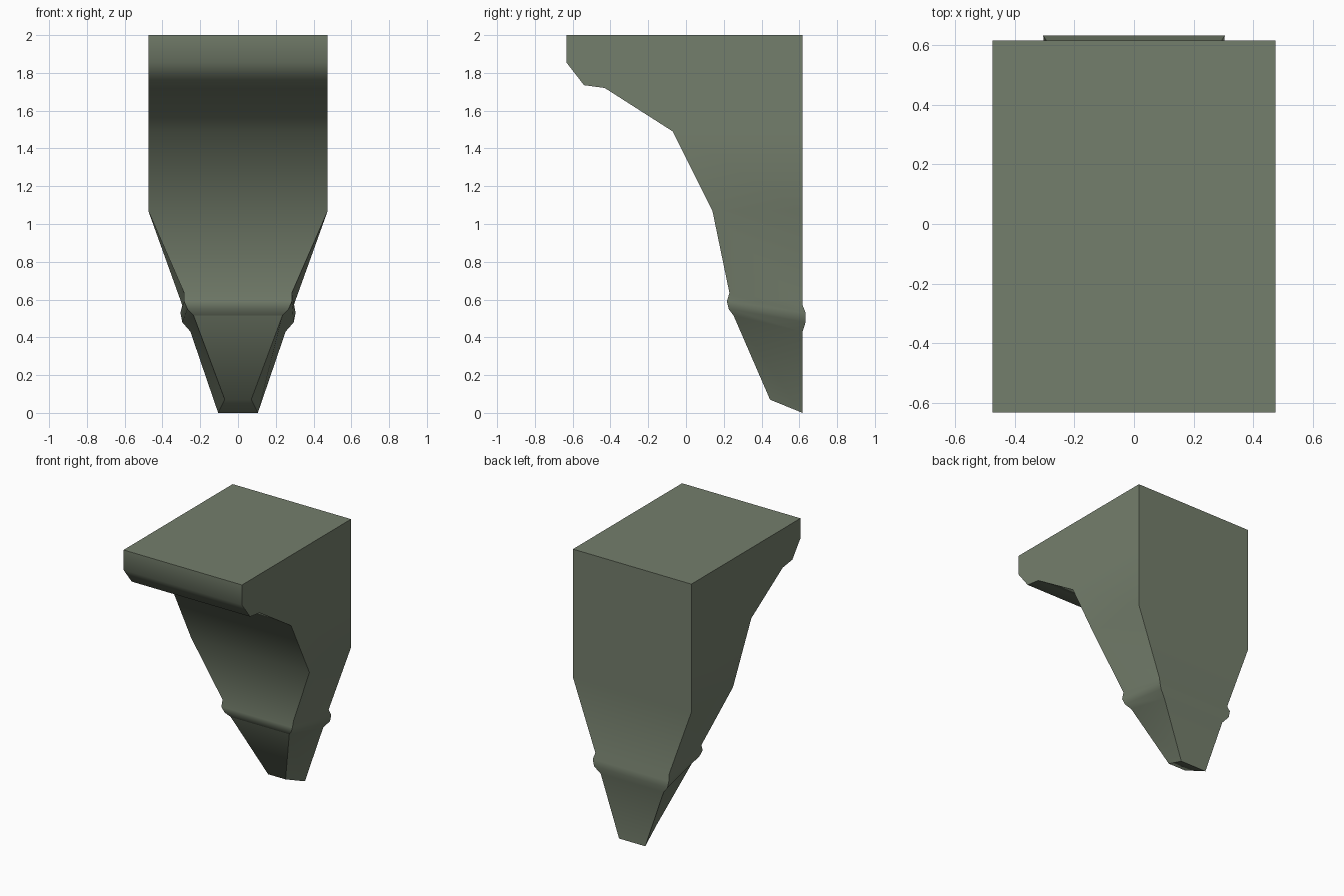
import bpy, bmesh

if "Cube" in bpy.data.objects:
    bpy.data.objects.remove(bpy.data.objects["Cube"])

# One stone colour
stone = bpy.data.materials.new("grey green stone")
stone.diffuse_color = (0.175, 0.21, 0.15, 1)
stone.use_nodes = True
stone.node_tree.nodes["Principled BSDF"].inputs["Base Color"].default_value = stone.diffuse_color

# Cross-section levels from top to tip:
# (front y, front z, front half width, back y, back z, back half width)
W, BACK = 0.475, 0.617
levels = [
    (-0.633, 2.000, W, BACK, 2.00, W),
    (-0.633, 1.855, W, BACK, 1.86, W),
    (-0.540, 1.735, W, BACK, 1.76, W),
    (-0.430, 1.720, W, BACK, 1.72, W),
    (-0.070, 1.490, W, BACK, 1.49, W),
    (0.140, 1.070, W, BACK, 1.07, W),
    # moulded collar, tilted down to the back
    (0.230, 0.635, 0.285, BACK, 0.570, 0.295),
    (0.216, 0.590, 0.285, 0.633, 0.530, 0.305),
    (0.226, 0.550, 0.268, 0.633, 0.480, 0.295),
    (0.252, 0.515, 0.235, BACK, 0.430, 0.252),
    # pointed tip
    (0.445, 0.070, 0.070, BACK, 0.000, 0.105),
]
LIP = 9  # level whose front edge is a crisp line

bm = bmesh.new()
rings = []
for fy, fz, fw, by, bz, bw in levels:
    rings.append([bm.verts.new(p) for p in
                  ((-fw, fy, fz), (fw, fy, fz), (bw, by, bz), (-bw, by, bz))])

# Loft the four sides, then cap the top and the tip
for a, b in zip(rings, rings[1:]):
    for i in range(4):
        j = (i + 1) % 4
        bm.faces.new((a[i], b[i], b[j], a[j]))
bm.faces.new(rings[0])
bm.faces.new(rings[-1][::-1])
bmesh.ops.recalc_face_normals(bm, faces=bm.faces)

# Smooth along the profile, crisp at the corners, top and tip
for f in bm.faces:
    f.smooth = True


def sharpen(v, w):
    edge = bm.edges.get((v, w))
    if edge:
        edge.smooth = False


for a, b in zip(rings, rings[1:]):
    for i in range(4):
        sharpen(a[i], b[i])
for i in range(4):
    sharpen(rings[0][i], rings[0][(i + 1) % 4])
    if i:
        sharpen(rings[-1][i], rings[-1][(i + 1) % 4])
sharpen(rings[LIP][0], rings[LIP][1])

mesh = bpy.data.meshes.new("corbel")
bm.to_mesh(mesh)
bm.free()
mesh.materials.append(stone)
corbel = bpy.data.objects.new("corbel", mesh)
bpy.context.collection.objects.link(corbel)
